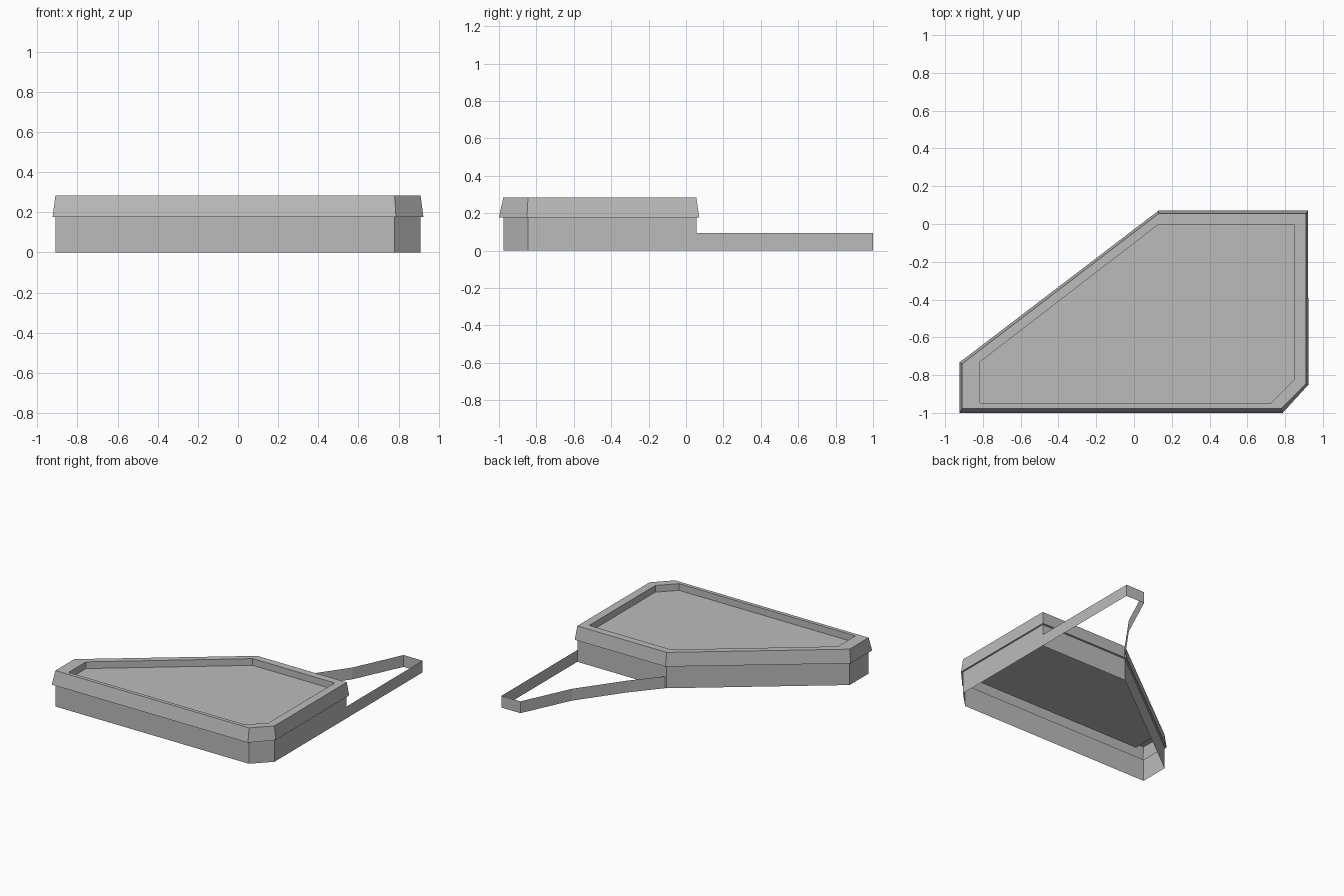
import bpy

cube = bpy.data.objects.get("Cube")
if cube:
    bpy.data.objects.remove(cube, do_unlink=True)

grey = bpy.data.materials.new("plain grey")
grey.use_nodes = True
colour = (0.5, 0.5, 0.5, 1)
grey.diffuse_color = colour
grey.node_tree.nodes["Principled BSDF"].inputs["Base Color"].default_value = colour


def sheet(name, rings, closed=True, cap=False):
    """Bridge rings of (outline, height) into a flat-faced surface."""
    n = len(rings[0][0])
    verts = [(x, y, z) for outline, z in rings for x, y in outline]
    faces = []
    for r in range(len(rings) - 1):
        for i in range(n if closed else n - 1):
            j = (i + 1) % n
            faces.append((r * n + i, r * n + j, (r + 1) * n + j, (r + 1) * n + i))
    if cap:
        faces.append(tuple(range(len(verts) - n, len(verts))))
    mesh = bpy.data.meshes.new(name)
    mesh.from_pydata(verts, [], faces)
    mesh.materials.append(grey)
    obj = bpy.data.objects.new(name, mesh)
    bpy.context.collection.objects.link(obj)
    return obj


# Plan outlines, counter-clockwise from the front corner at -x
wall = [(-.91, -.977), (.78, -.977), (.91, -.845), (.91, .055), (.13, .055), (-.91, -.74)]
eave = [(-.924, -1), (.787, -1), (.924, -.85), (.921, .071), (.13, .071), (-.924, -.733)]
inner = [(-.815, -.948), (.725, -.948), (.846, -.825), (.846, -.002), (.13, -.002), (-.815, -.73)]
fence = [(.91, .055), (.91, 1), (.745, 1), (.565, .615), (.325, .28), (.14, .06)]

EAVE_Z, TOP_Z, ROOF_Z, FENCE_Z = .177, .283, .23, .093

# Outer walls, open underneath
sheet("walls", [(wall, 0), (wall, EAVE_Z)])
# Flared parapet with a flat rim and an inner face
sheet("parapet", [(wall, EAVE_Z), (eave, EAVE_Z), (wall, TOP_Z), (inner, TOP_Z), (inner, ROOF_Z)])
# Sunken roof
sheet("roof", [(inner, ROOF_Z)], cap=True)
# Low yard wall behind the building
sheet("yard_wall", [(fence, 0), (fence, FENCE_Z)], closed=False)
